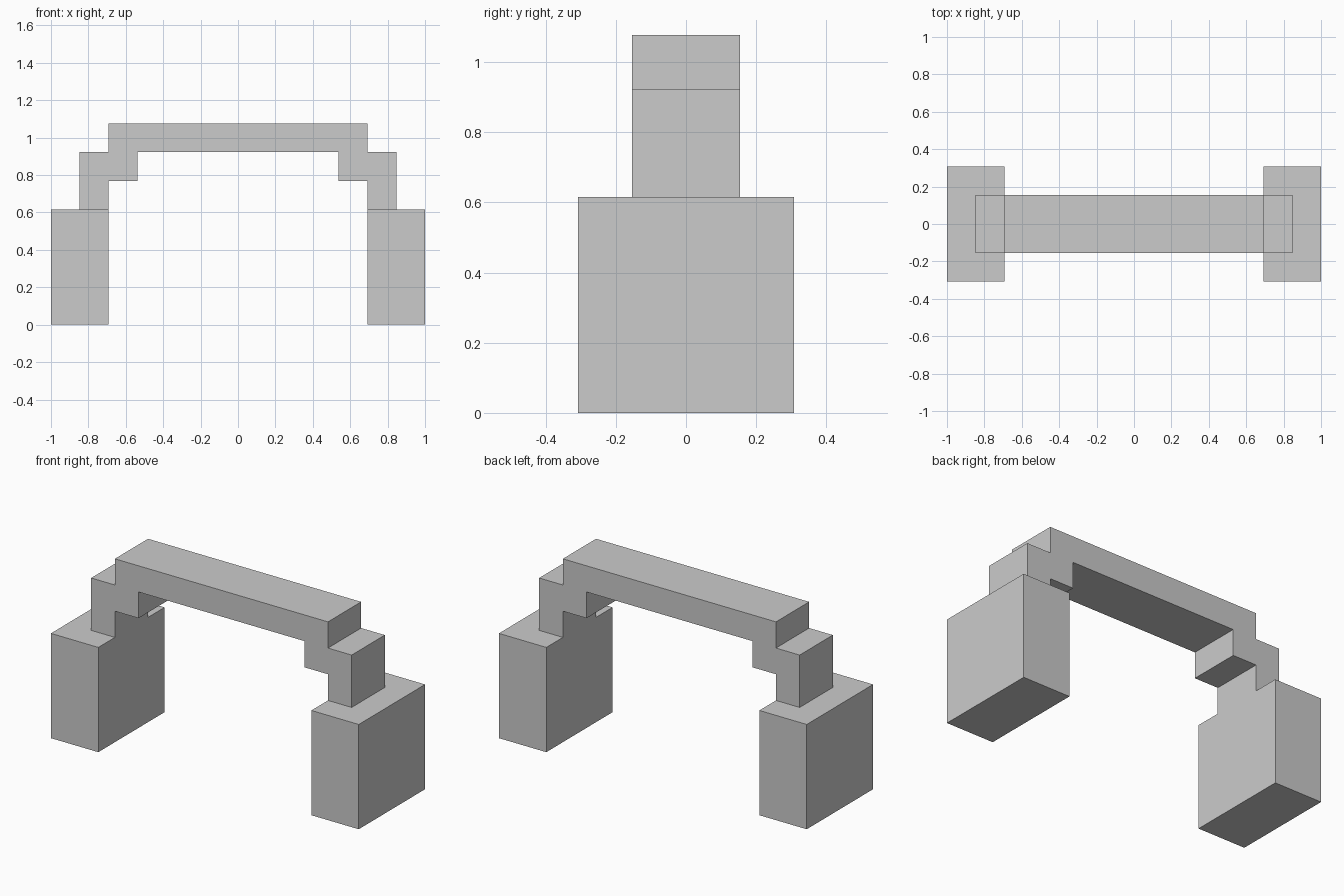
import bpy, bmesh

if "Cube" in bpy.data.objects:
    bpy.data.objects.remove(bpy.data.objects["Cube"])

U = 2 / 13  # grid module of the model


def prism(name, half_profile_sets, depth):
    """Extrude closed x-z profiles (in modules) along y, centred on y = 0."""
    bm = bmesh.new()
    for prof in half_profile_sets:
        face = bm.faces.new([bm.verts.new((x * U, -depth / 2 * U, z * U)) for x, z in prof])
        ext = bmesh.ops.extrude_face_region(bm, geom=[face])
        verts = [v for v in ext["geom"] if isinstance(v, bmesh.types.BMVert)]
        bmesh.ops.translate(bm, verts=verts, vec=(0, depth * U, 0))
    bmesh.ops.recalc_face_normals(bm, faces=bm.faces)
    mesh = bpy.data.meshes.new(name)
    bm.to_mesh(mesh)
    bm.free()
    obj = bpy.data.objects.new(name, mesh)
    bpy.context.collection.objects.link(obj)
    return obj


# Two wide base pillars
for side, label in ((-1, "left"), (1, "right")):
    prism(label + "_pillar",
          [[(side * x, z) for x, z in ((4.5, 0), (6.5, 0), (6.5, 4), (4.5, 4))]], 4)

# Stepped arch: right half outline from top to bottom, mirrored for the left
half = [(4.5, 7), (4.5, 6), (5.5, 6), (5.5, 4), (4.5, 4), (4.5, 5), (3.5, 5), (3.5, 6)]
prism("stepped_arch", [half + [(-x, z) for x, z in reversed(half)]], 2)
